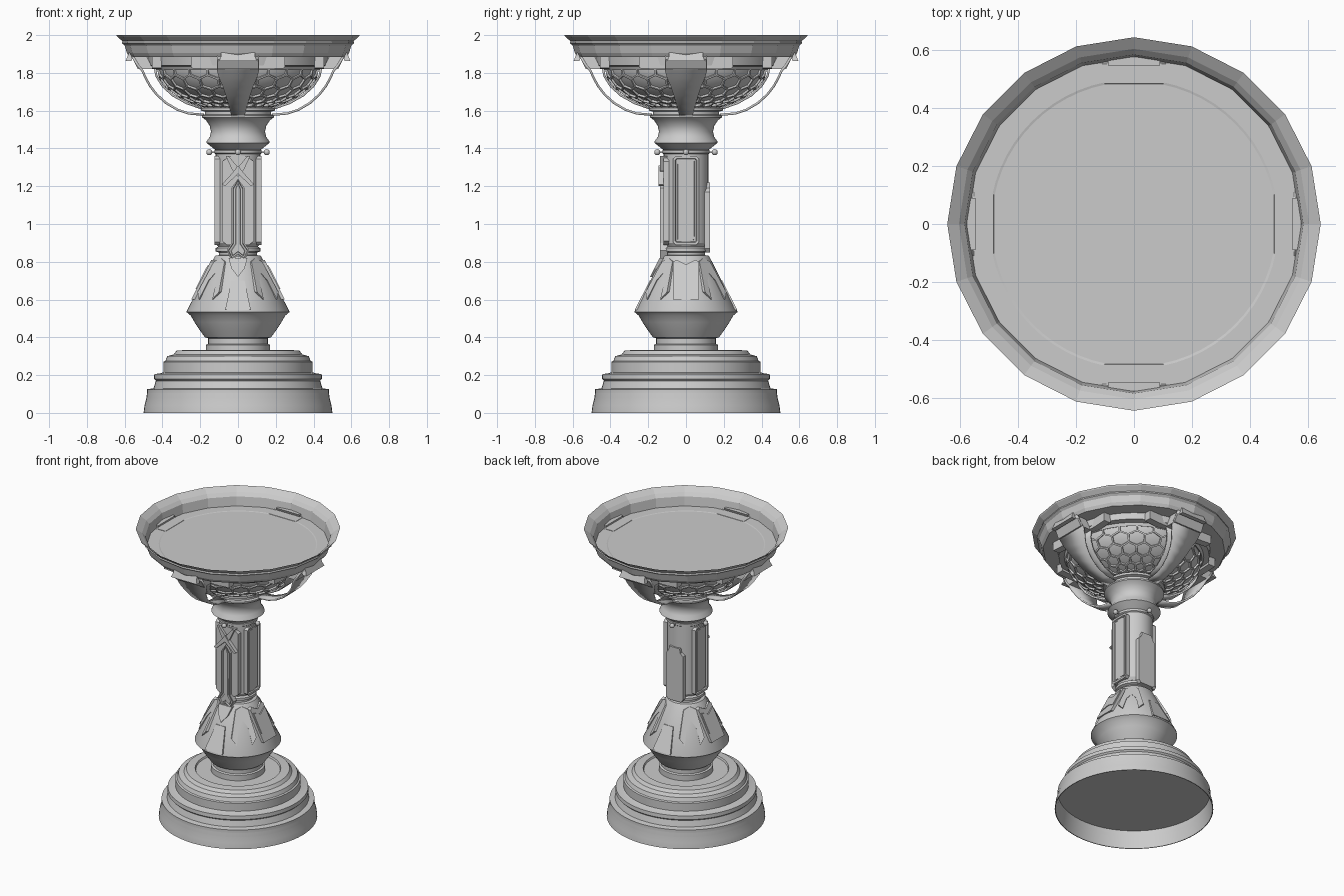
import bpy, bmesh, math
from mathutils import Matrix

if "Cube" in bpy.data.objects:
    bpy.data.objects.remove(bpy.data.objects["Cube"])

def finish(bm, name, smooth=True, recalc=True):
    if recalc:
        bmesh.ops.recalc_face_normals(bm, faces=bm.faces)
    me = bpy.data.meshes.new(name)
    bm.to_mesh(me)
    bm.free()
    ob = bpy.data.objects.new(name, me)
    bpy.context.collection.objects.link(ob)
    if smooth:
        bpy.ops.object.select_all(action='DESELECT')
        ob.select_set(True)
        bpy.context.view_layer.objects.active = ob
        bpy.ops.object.shade_smooth_by_angle(angle=math.radians(30))
    return ob

def lathe(name, profile, n=64, smooth=True):
    bm = bmesh.new()
    vs = [bm.verts.new((r, 0, z)) for r, z in profile]
    es = [bm.edges.new(p) for p in zip(vs, vs[1:])]
    bmesh.ops.spin(bm, geom=vs + es, cent=(0, 0, 0), axis=(0, 0, 1),
                   angle=2 * math.pi, steps=n, use_merge=True)
    bmesh.ops.remove_doubles(bm, verts=bm.verts, dist=1e-5)
    return finish(bm, name, smooth)

def turn(bm, deg):
    bmesh.ops.rotate(bm, verts=bm.verts, cent=(0, 0, 0),
                     matrix=Matrix.Rotation(math.radians(deg), 3, 'Z'))

def plate(name, half, deg, radius, depth=0.03, frame=None):
    """Mirrored outline of (u, z) points standing at distance radius(z)."""
    pts = half + [(-u, z) for u, z in reversed(half) if u > 0]
    bm = bmesh.new()
    front = bm.faces.new([bm.verts.new((u, -radius(z), z)) for u, z in pts])
    ext = bmesh.ops.extrude_face_region(bm, geom=[front], use_keep_orig=True)
    new = [g for g in ext['geom'] if isinstance(g, bmesh.types.BMVert)]
    bmesh.ops.translate(bm, verts=new, vec=(0, depth, 0))
    bmesh.ops.recalc_face_normals(bm, faces=bm.faces)
    if frame:
        bmesh.ops.inset_region(bm, faces=[front], thickness=frame, depth=0)
        bmesh.ops.inset_region(bm, faces=[front], thickness=0.004, depth=-0.010)
        bmesh.ops.inset_region(bm, faces=[front], thickness=0.010, depth=0)
        bmesh.ops.inset_region(bm, faces=[front], thickness=0.003, depth=0.006)
    turn(bm, deg)
    return finish(bm, name, False)

def strap(name, path, thick, deg):
    """Bent strip through (distance, z, half width) points."""
    bm = bmesh.new()
    rows = [[bm.verts.new((s * w, -r, z)) for s in (-1, 1)] for r, z, w in path]
    for a, b in zip(rows, rows[1:]):
        bm.faces.new((a[0], a[1], b[1], b[0]))
    turn(bm, deg)
    ob = finish(bm, name)
    m = ob.modifiers.new('thickness', 'SOLIDIFY')
    m.thickness, m.offset = thick, 0
    return ob

# Stepped base, hollow underneath
lathe('stepped_base', [(0, .12), (.48, .12), (.495, 0), (.50, 0), (.495, .04), (.482, .09),
      (.482, .125), (.447, .13), (.435, .17), (.445, .18), (.443, .205), (.41, .21),
      (.395, .215), (.395, .27), (.385, .275), (.375, .30), (.34, .31), (.325, .33),
      (.27, .333), (.265, .322), (.17, .322)])
# Foot, cone skirt and collar
lathe('cone_foot', [(.17, .32), (.17, .36), (.158, .365), (.158, .395), (.175, .40), (.20, .435),
      (.23, .48), (.25, .515), (.272, .533), (.272, .538), (.125, .825), (.12, .832),
      (.10, .835), (.10, .848), (.118, .855), (.118, .872), (.105, .88), (.105, .90)])
# Shaft and flared capital
lathe('shaft', [(.105, .88), (.118, .90), (.118, 1.37), (.125, 1.375), (.125, 1.39), (.11, 1.395)])
lathe('capital', [(.11, 1.385), (.13, 1.40), (.155, 1.42), (.168, 1.43), (.165, 1.44), (.15, 1.46),
      (.143, 1.49), (.15, 1.52), (.17, 1.55), (.19, 1.565), (.19, 1.575), (.175, 1.58),
      (.175, 1.595), (.195, 1.60), (.195, 1.615), (.17, 1.62), (0, 1.62)])

# Bowl curve, inner shell and honeycomb skin
def bowl(th, off=0):
    return (.435 + off) * math.sin(th), 1.84 - (.245 + off) * math.cos(th)

lathe('bowl_shell', [bowl(math.radians(d), -.012) for d in range(20, 91, 7)])
bm = bmesh.new()
N, pitch = 24, .29
for j in range(6):
    for i in range(N):
        ca = (i + .5 * (j % 2)) * 2 * math.pi / N
        ring = []
        for k in range(6):
            t = math.radians(30 + 60 * k)
            a = ca + 2 * math.pi / N / math.sqrt(3) * math.cos(t)
            q = -.12 - pitch * j + pitch / 1.5 * math.sin(t)
            r, z = bowl(2 * math.atan(math.exp(q)))
            ring.append(bm.verts.new((r * math.cos(a), r * math.sin(a), z)))
        bm.faces.new(ring)
bmesh.ops.remove_doubles(bm, verts=bm.verts, dist=1e-4)
cells = list(bm.faces)
bmesh.ops.inset_individual(bm, faces=cells, thickness=.006, depth=0)
bmesh.ops.inset_individual(bm, faces=cells, thickness=.003, depth=-.014)
finish(bm, 'honeycomb', False, False)

# Band under the rim, dish and faceted lip
lathe('bowl_band', [(.41, 1.825), (.43, 1.815), (.44, 1.835), (.475, 1.84), (.48, 1.885), (.50, 1.89)])
lathe('dish_rim', [(0, 1.888), (.575, 1.888), (.585, 1.95), (.605, 1.972), (.645, 2.0), (.64, 1.992),
      (.612, 1.968), (.615, 1.958), (.60, 1.945), (.588, 1.905), (.575, 1.885), (.44, 1.882)],
      20, False)

# Four ribs, handles and clips on the axes
for k in range(4):
    deg = 90 * k
    strap('bowl_rib', [(*bowl(math.radians(d), .008), .03 + .08 * ((d - 25) / 65) ** 1.5)
                       for d in range(25, 91, 13)], .012, deg)
    strap('handle', [(.56, 1.89, .11), (.53, 1.84, .11), (.505, 1.81, .11), (.49, 1.775, .10),
                     (.465, 1.73, .08), (.43, 1.685, .065), (.38, 1.64, .052), (.32, 1.605, .042),
                     (.26, 1.585, .037), (.18, 1.578, .036)], .012, deg)
    plate('handle_block', [(.105, 1.89), (.11, 1.82)], deg, lambda z: .53 + (z - 1.82) * .5, .08)
    plate('band_wing', [(.25, 1.888), (.25, 1.825), (.16, 1.82)], deg, lambda z: .455, .05)
    plate('rim_clip', [(.09, 1.908), (.09, 1.888), (.10, 1.862)], deg,
          lambda z: .585 - (z - 1.888) * .4, .03)
    # Small beads under the capital
    bm = bmesh.new()
    bmesh.ops.create_uvsphere(bm, u_segments=16, v_segments=10, radius=.016,
                              matrix=Matrix.Translation((0, -.152, 1.38)))
    turn(bm, deg)
    finish(bm, 'bead')
    plate('bead_pin', [(.005, 1.385), (.005, 1.375)], deg, lambda z: .145, .04)

# Framed panels on the shaft sides, stepped panel behind
for deg in (90, -90):
    plate('side_panel', [(.055, 1.36), (.07, 1.345), (.07, .905), (.055, .89)], deg,
          lambda z: .124, .03, .014)
plate('back_panel', [(.04, 1.22), (.045, 1.19), (.065, 1.17), (.065, .87), (.05, .85)], 180,
      lambda z: .128, .03)

# Layered pointed ornament on the front
plate('front_backing', [(.045, 1.36), (.085, 1.33), (.085, .91), (.06, .89)], 0, lambda z: .12, .03)
plate('front_blade', [(0, 1.24), (.035, 1.19), (.035, .90), (.06, .86), (.035, .81), (0, .83)],
      0, lambda z: .137, .04, .008)
plate('front_chevron', [(0, 1.31), (.03, 1.27), (.085, 1.21), (.07, 1.20), (0, 1.265)],
      0, lambda z: .145, .04)
plate('front_arch', [(0, 1.30), (.05, 1.36), (.065, 1.36), (.03, 1.285), (0, 1.25)],
      0, lambda z: .137, .04)

# Armour plates on the cone skirt
def slope(off):
    return lambda z: .272 - (z - .538) * .512 + off

plate('blade_tip', [(.05, .82), (.035, .765), (0, .72)], 0, slope(.012), .04)
for deg in (0, 180):
    plate('skirt_tongue', [(.035, .70), (.068, .545)], deg, slope(.003), .03)
for deg in (90, -90):
    plate('skirt_shield', [(0, .785), (.05, .81), (.07, .80), (.07, .60)], deg, slope(.008), .04)
    plate('shield_chevron', [(0, .755), (.06, .78), (.06, .655), (0, .68)], deg, slope(.014), .03)
for deg in (45, 135, 225, 315):
    plate('skirt_plate', [(0, .82), (.04, .80), (.08, .64), (.05, .60), (.03, .70), (0, .74)],
          deg, slope(.003), .03)
